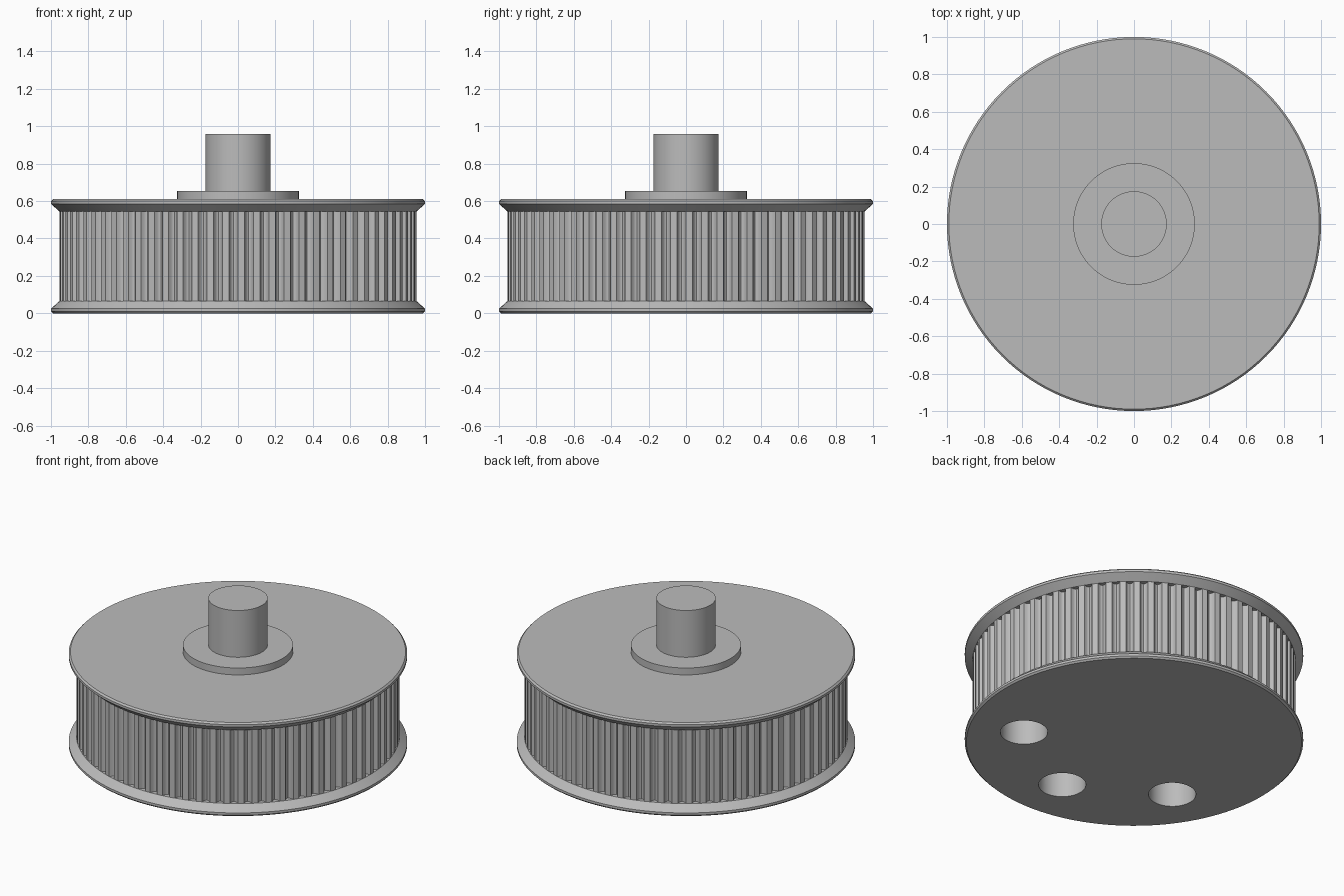
import bpy, bmesh, math
from math import cos, sin, pi

cube = bpy.data.objects.get("Cube")
if cube:
    bpy.data.objects.remove(cube, do_unlink=True)

grey = bpy.data.materials.new("plain grey")
grey.use_nodes = True
colour = (0.5, 0.5, 0.5, 1)
grey.diffuse_color = colour
grey.node_tree.nodes["Principled BSDF"].inputs["Base Color"].default_value = colour


def finish(name, bm):
    """Turn a bmesh into a grey, smooth-shaded object with sharp edges."""
    bmesh.ops.recalc_face_normals(bm, faces=bm.faces)
    mesh = bpy.data.meshes.new(name)
    bm.to_mesh(mesh)
    bm.free()
    mesh.materials.append(grey)
    obj = bpy.data.objects.new(name, mesh)
    bpy.context.collection.objects.link(obj)
    return obj


def stack(name, outlines):
    """Skin a stack of outlines that all have the same point count."""
    bm = bmesh.new()
    rings = [[bm.verts.new(p) for p in ring] for ring in outlines]
    n = len(rings[0])
    for low, high in zip(rings, rings[1:]):
        for i in range(n):
            j = (i + 1) % n
            bm.faces.new((low[i], low[j], high[j], high[i]))
    bm.faces.new(rings[0])
    bm.faces.new(rings[-1])
    return finish(name, bm)


def circle(radius, z, centre=(0, 0), n=128):
    return [(centre[0] + radius * cos(2 * pi * i / n),
             centre[1] + radius * sin(2 * pi * i / n), z) for i in range(n)]


def turned(name, profile, **kw):
    return stack(name, [circle(r, z, **kw) for r, z in profile])


def smooth(obj):
    bpy.ops.object.select_all(action='DESELECT')
    obj.select_set(True)
    bpy.context.view_layer.objects.active = obj
    bpy.ops.object.shade_smooth_by_angle(angle=math.radians(28))


HEIGHT, RIM = 0.61, 0.065

# Flanges: chamfered rim sloping in to the belt track, mirrored for the top
flange = [(0.99, 0), (1, 0.01), (1, 0.025), (0.955, RIM)]
bottom = turned("bottom_flange", flange)
top = turned("top_flange", [(r, HEIGHT - z) for r, z in flange])

# Toothed drum: flat lands with rounded grooves
TEETH, LAND, DEPTH, STEPS = 72, 0.42, 0.03, 6
track = []
for t in range(TEETH):
    for s in range(STEPS + 1):
        a = 2 * pi * (t + LAND + (1 - LAND) * s / STEPS) / TEETH
        r = 0.955 - DEPTH * sin(pi * s / STEPS) ** 0.7
        track.append((r * cos(a), r * sin(a)))
drum = stack("toothed_drum", [[(x, y, z) for x, y in track]
                              for z in (RIM, HEIGHT - RIM)])

# Hub collar and shaft
collar = turned("hub_collar", [(0.325, HEIGHT), (0.325, 0.655)])
shaft = turned("shaft", [(0.175, 0.655), (0.175, 0.96)], n=96)

# Three blind holes in the underside
for deg in (-30, -90, -150):
    a = math.radians(deg)
    cutter = turned("hole_cutter", [(0.14, -0.1), (0.14, 0.5)],
                    centre=(0.66 * cos(a), 0.66 * sin(a)), n=48)
    cutter.hide_render = True
    for part in (bottom, drum):
        mod = part.modifiers.new("hole", 'BOOLEAN')
        mod.operation, mod.solver, mod.object = 'DIFFERENCE', 'EXACT', cutter
        bpy.context.view_layer.objects.active = part
        bpy.ops.object.modifier_apply(modifier=mod.name)
    bpy.data.objects.remove(cutter, do_unlink=True)

for part in (bottom, top, drum, collar, shaft):
    smooth(part)
